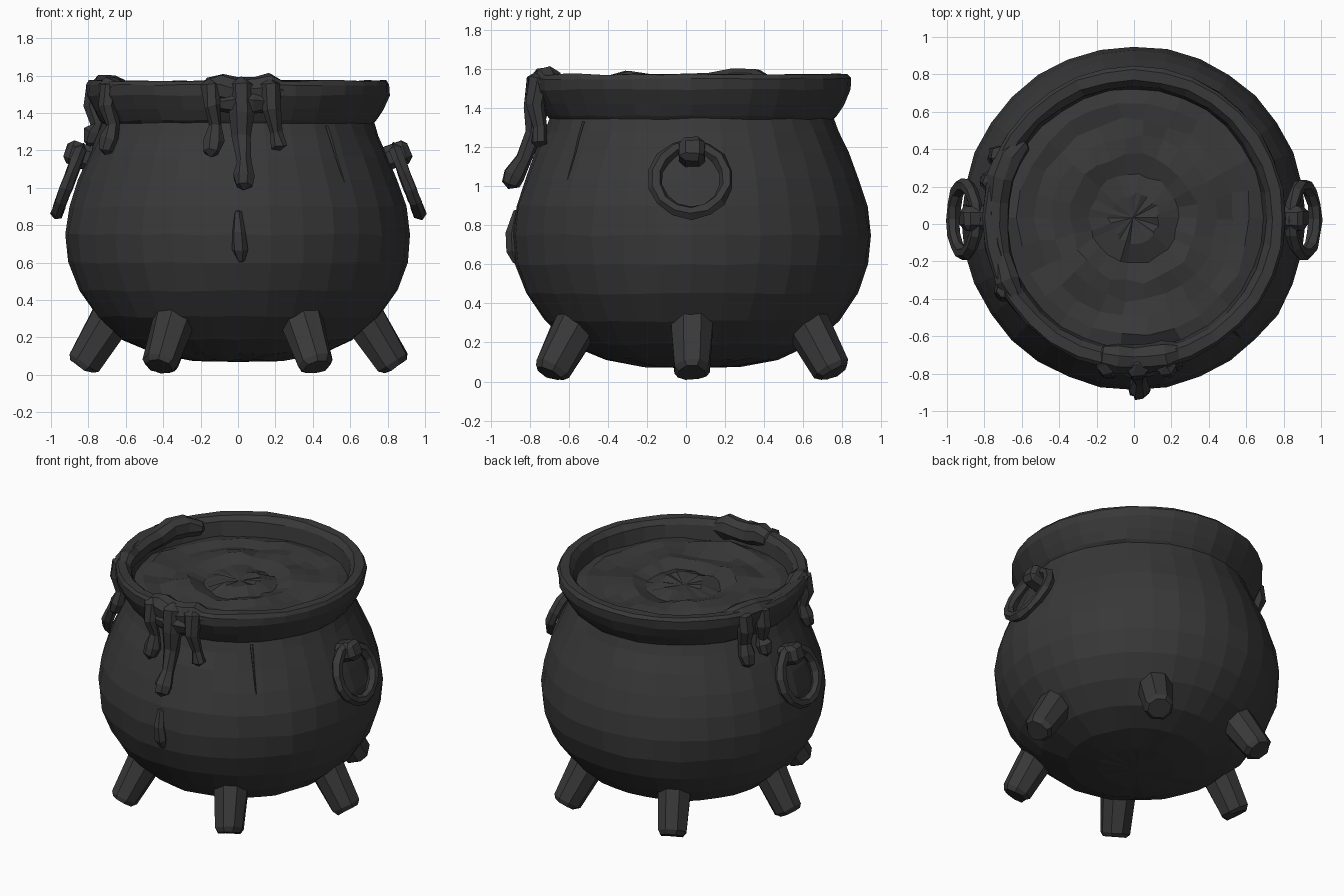
import bpy, bmesh, math, random
from mathutils import Vector, Matrix

if "Cube" in bpy.data.objects:
    bpy.data.objects.remove(bpy.data.objects["Cube"])

random.seed(4)
CY = 0.03  # the pot's axis sits slightly behind the origin

iron = bpy.data.materials.new("dark iron")
iron.diffuse_color = (0.04, 0.04, 0.04, 1)
iron.use_nodes = True
iron.node_tree.nodes["Principled BSDF"].inputs["Base Color"].default_value = iron.diffuse_color


def finish(bm, name, jitter=0.0):
    for v in bm.verts:
        v.co += Vector([random.uniform(-jitter, jitter) for _ in range(3)])
    bmesh.ops.recalc_face_normals(bm, faces=bm.faces[:])
    me = bpy.data.meshes.new(name)
    bm.to_mesh(me)
    bm.free()
    me.materials.append(iron)
    ob = bpy.data.objects.new(name, me)
    bpy.context.collection.objects.link(ob)
    return ob


def polar(deg, r, z):
    a = math.radians(deg)
    return Vector((r * math.cos(a), CY + r * math.sin(a), z))


def bridge(bm, rings):
    for a, b in zip(rings, rings[1:]):
        n = max(len(a), len(b))
        for i in range(n):
            j = (i + 1) % n
            if len(a) == 1:
                bm.faces.new((a[0], b[i], b[j]))
            elif len(b) == 1:
                bm.faces.new((a[i], b[0], a[j]))
            else:
                bm.faces.new((a[i], b[i], b[j], a[j]))


def lathe(name, profile, n, jitter, wave=None):
    bm = bmesh.new()
    rings = []
    for r, z in profile:
        if r == 0:
            rings.append([bm.verts.new((0, CY, z))])
            continue
        ring = []
        for i in range(n):
            p = polar(360 * i / n, r, z)
            if wave:
                p.z += wave(p, r)
            ring.append(bm.verts.new(p))
        rings.append(ring)
    bridge(bm, rings)
    return finish(bm, name, jitter)


def tube(name, pts, radii, n=7, jitter=0.006):
    bm = bmesh.new()
    pts = [Vector(p) for p in pts]
    rings = []
    for i, (p, r) in enumerate(zip(pts, radii)):
        t = (pts[min(i + 1, len(pts) - 1)] - pts[max(i - 1, 0)]).normalized()
        x = t.cross(Vector((0.31, 0.2, 1) if abs(t.z) < 0.8 else (0.2, 1, 0))).normalized()
        y = t.cross(x)
        rings.append([bm.verts.new(p + r * (x * math.cos(k * math.tau / n) + y * math.sin(k * math.tau / n)))
                      for k in range(n)])
    # rounded ends
    d0, d1 = (pts[0] - pts[1]).normalized(), (pts[-1] - pts[-2]).normalized()
    rings.insert(0, [bm.verts.new(pts[0] + d0 * radii[0] * 0.6)])
    rings.append([bm.verts.new(pts[-1] + d1 * radii[-1] * 0.6)])
    bridge(bm, rings)
    return finish(bm, name, jitter)


# pot with flared rim
body = lathe("pot_body", [
    (0, 0.07), (0.25, 0.078), (0.45, 0.115), (0.62, 0.19), (0.755, 0.31), (0.85, 0.45),
    (0.905, 0.6), (0.92, 0.75), (0.9, 0.9), (0.855, 1.04), (0.8, 1.17), (0.75, 1.28), (0.725, 1.345),
    (0.74, 1.36), (0.775, 1.42), (0.81, 1.495), (0.812, 1.55), (0.795, 1.572), (0.74, 1.572),
    (0.71, 1.54), (0.69, 1.42), (0.4, 1.37), (0, 1.37)], 32, 0.005)

# notch hacked into the neck
bm = bmesh.new()
q = [polar(a, r, z) for a, r, z in
     [(-52, 0.9, 1.33), (-47, 0.9, 1.34), (-48, 0.9, 1.0), (-50, 0.715, 1.33), (-49, 0.715, 1.33), (-48.3, 0.83, 1.04)]]
v = [bm.verts.new(p) for p in q]
bmesh.ops.convex_hull(bm, input=v)
cutter = finish(bm, "notch_cutter")
cutter.hide_render = True
cutter.hide_viewport = True
cut = body.modifiers.new("notch", 'BOOLEAN')
cut.operation = 'DIFFERENCE'
cut.object = cutter


# lumpy brew inside
def bubbles(p, r):
    if r > 0.65:
        return 0
    return 0.02 * math.sin(9 * p.x + 1) * math.cos(11 * p.y) + 0.015 * math.sin(r * 22)


lathe("brew", [(0.71, 1.44), (0.62, 1.45), (0.53, 1.45), (0.44, 1.455), (0.34, 1.455),
               (0.24, 1.45), (0.13, 1.45), (0, 1.45)], 26, 0.012, bubbles)

# six splayed legs
for i in range(6):
    a = 60 * i
    top, foot = polar(a, 0.64, 0.36), polar(a, 0.835, 0.05)
    bm = bmesh.new()
    d = (foot - top).normalized()
    side = Vector((-math.sin(math.radians(a)), math.cos(math.radians(a)), 0))
    up = d.cross(side)
    rings = []
    for t, r in [(0, 0.122), (0.95, 0.097), (1.03, 0.075)]:
        c = top.lerp(foot, t)
        rings.append([bm.verts.new(c + r * (side * math.cos((k + .5) * math.tau / 8) + up * math.sin((k + .5) * math.tau / 8)))
                      for k in range(8)])
    bridge(bm, rings)
    bm.faces.new(rings[0])
    bm.faces.new(rings[-1])
    for vert in bm.verts:
        vert.co.z = max(vert.co.z, 0.01)
    finish(bm, "leg_%d" % (i + 1), 0.005)

# ring handles with their lugs
for s, side in ((1, "right"), (-1, "left")):
    bpy.ops.mesh.primitive_torus_add(major_radius=0.183, minor_radius=0.036, major_segments=14, minor_segments=6,
                                     location=(s * 0.905, CY - 0.005, 1.035), rotation=(0, s * math.radians(69), 0))
    ring = bpy.context.object
    ring.name = side + "_ring_handle"
    ring.data.materials.append(iron)
    for vert in ring.data.vertices:
        vert.co += Vector([random.uniform(-.005, .005) for _ in range(3)])
    bm = bmesh.new()
    bmesh.ops.create_cube(bm, size=1, matrix=Matrix.Translation((s * 0.845, CY, 1.175))
                          @ Matrix.Rotation(s * 0.35, 4, 'Y').inverted() @ Matrix.Diagonal((0.16, 0.13, 0.13, 1)))
    bmesh.ops.bevel(bm, geom=bm.edges[:], offset=0.03, segments=1, affect='EDGES')
    finish(bm, side + "_ring_lug", 0.004)

# front spill: mass over the rim, sheet below it, three runs and a loose drop
tube("front_spill", [polar(a, 0.755, z) for a, z in
                     [(-103, 1.525), (-97, 1.53), (-90, 1.51), (-83, 1.515), (-77, 1.53), (-71, 1.515)]],
     [0.06, 0.085, 0.08, 0.08, 0.085, 0.05], 8)
tube("front_spill_sheet", [polar(a, 0.785, 1.455) for a in (-97, -91, -84, -77)], [0.045, 0.065, 0.065, 0.045])
tube("front_run_left", [(-0.15, -0.76, 1.55), (-0.14, -0.785, 1.44), (-0.12, -0.76, 1.34), (-0.13, -0.77, 1.25), (-0.14, -0.79, 1.19)],
     [0.05, 0.045, 0.035, 0.055, 0.045])
tube("front_run_middle", [(0.02, -0.75, 1.55), (0.02, -0.77, 1.4), (0.02, -0.78, 1.27), (0.03, -0.83, 1.14), (0.03, -0.88, 1.06), (0.03, -0.9, 1.01)],
     [0.07, 0.065, 0.05, 0.042, 0.058, 0.045])
tube("front_run_right", [(0.17, -0.75, 1.55), (0.18, -0.775, 1.42), (0.2, -0.75, 1.3), (0.22, -0.755, 1.22)],
     [0.06, 0.05, 0.035, 0.04])
tube("front_drop", [(0.0, -0.868, 0.87), (0.005, -0.885, 0.76), (0.01, -0.88, 0.67), (0.015, -0.865, 0.61)],
     [0.018, 0.038, 0.043, 0.02], 6, 0.003)

# left spill along the rim with its runs
tube("left_spill", [polar(a, r, z) for a, r, z in
                    [(146, 0.72, 1.51), (154, 0.74, 1.53), (163, 0.745, 1.535), (173, 0.735, 1.515),
                     (184, 0.735, 1.52), (195, 0.74, 1.515), (206, 0.755, 1.53), (214, 0.76, 1.52)]],
     [0.045, 0.075, 0.075, 0.065, 0.06, 0.06, 0.07, 0.045], 8)
for name, deg, low, r in (("left_run_back", 155, 1.2, 0.055), ("left_run_middle", 165, 1.24, 0.05),
                          ("left_run_front", 209, 1.2, 0.05)):
    tube(name, [polar(deg, 0.78, 1.54), polar(deg, 0.8, 1.44), polar(deg + 1, 0.775, 1.34),
                polar(deg + 1, 0.795, low + 0.06), polar(deg + 1, 0.815, low)],
         [r * 1.1, r, r * 0.75, r, r * 0.7])
